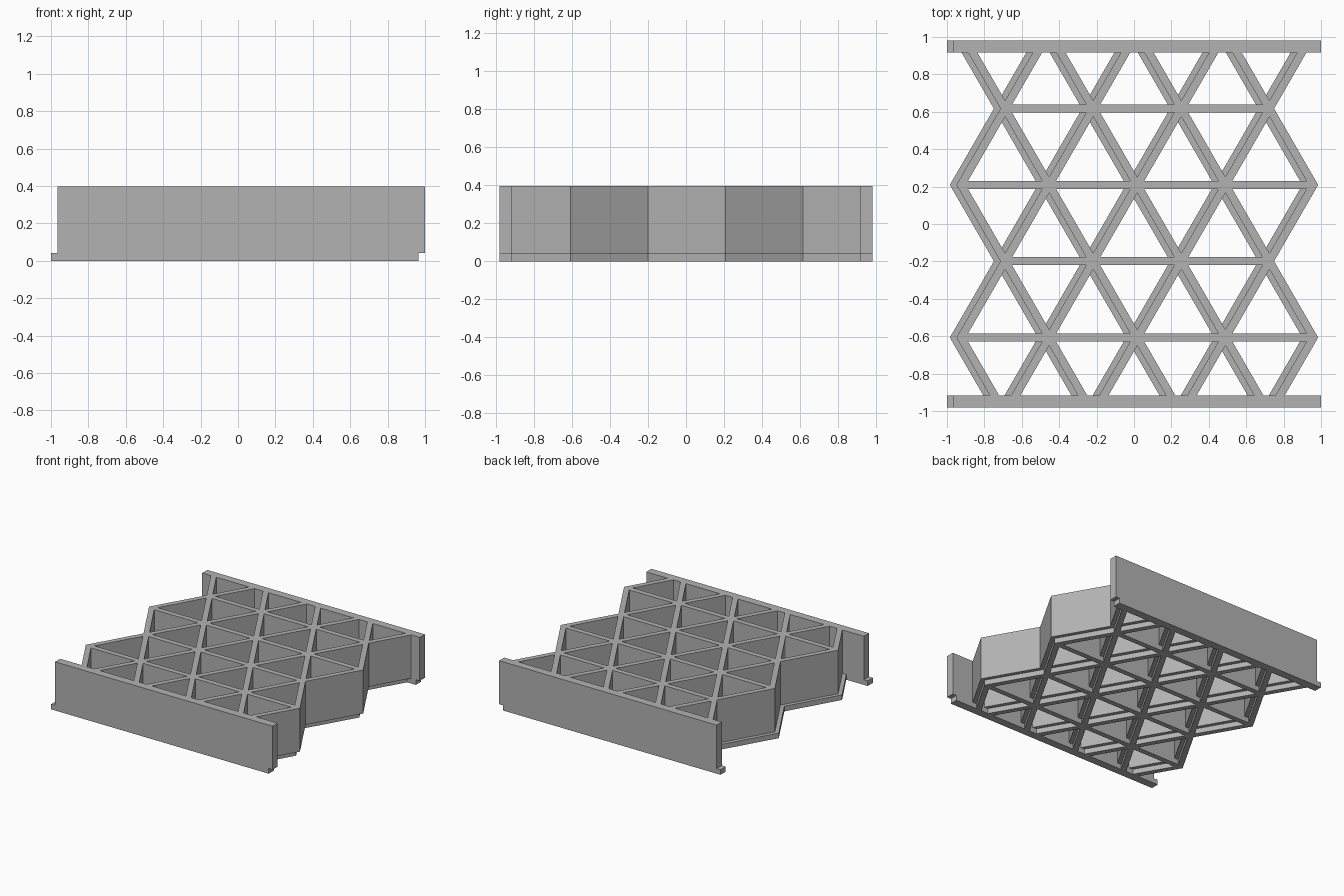
import bpy
import bmesh
from mathutils import Vector

cube = bpy.data.objects.get("Cube")
if cube:
    bpy.data.objects.remove(cube, do_unlink=True)

BAR = 0.043                    # width of a lattice bar
ROW = 0.408                    # distance between lattice rows
SIDE = ROW / 0.866             # distance between nodes in a row
TOP_ROW = 0.617 + ROW          # first row, hidden beyond the rear rail
RAIL_IN, RAIL_OUT = 0.916, 0.982
HALF_LENGTH = 0.9825
SHIFT = 0.0175                 # sideways offset of each layer

grey = bpy.data.materials.new("plain grey")
grey.use_nodes = True
grey.diffuse_color = (0.45, 0.45, 0.45, 1)
grey.node_tree.nodes["Principled BSDF"].inputs["Base Color"].default_value = grey.diffuse_color


def row_nodes(i):
    """Nodes of row i: rows alternate between five and four nodes."""
    count = 5 - i % 2
    return [Vector(((k - (count - 1) / 2) * SIDE, TOP_ROW - i * ROW)) for k in range(count)]


def clip(points, sign):
    """Cut a polygon off at the inner edge of one rail."""
    kept = []
    for a, b in zip(points, points[1:] + points[:1]):
        da, db = RAIL_IN - sign * a.y, RAIL_IN - sign * b.y
        if da >= 0:
            kept.append(a)
        if da * db < 0:
            kept.append(a.lerp(b, da / (da - db)))
    return kept


def openings():
    """Inset triangular cells between neighbouring rows."""
    scale = 1 - (BAR / 2) / (ROW / 3)
    for i in range(5):
        upper, lower = row_nodes(i), row_nodes(i + 1)
        wide, narrow = (upper, lower) if len(upper) > len(lower) else (lower, upper)
        cells = [(wide[k], wide[k + 1], narrow[k]) for k in range(4)]
        cells += [(narrow[k], narrow[k + 1], wide[k + 1]) for k in range(3)]
        for cell in cells:
            centre = sum(cell, Vector((0, 0))) / 3
            inset = [centre + (p - centre) * scale for p in cell]
            yield clip(clip(inset, 1), -1)


def outline():
    """Both rails joined by the zigzag sides of the lattice."""
    margin = Vector((BAR / 2 / 0.866, 0))
    zigzag = [row_nodes(i)[-1] + margin for i in range(6)]
    zigzag[0] = zigzag[1].lerp(zigzag[0], (RAIL_IN - zigzag[1].y) / ROW)
    zigzag[5] = zigzag[4].lerp(zigzag[5], (RAIL_IN + zigzag[4].y) / ROW)
    right = [Vector((HALF_LENGTH, RAIL_OUT)), Vector((HALF_LENGTH, RAIL_IN)), *zigzag,
             Vector((HALF_LENGTH, -RAIL_IN)), Vector((HALF_LENGTH, -RAIL_OUT))]
    return right + [Vector((-p.x, p.y)) for p in reversed(right)]


def lattice_layer(name, x, z0, z1):
    """Extrude the outline with its openings into a solid layer."""
    curve = bpy.data.curves.new(name + " profile", 'CURVE')
    curve.dimensions = '2D'
    curve.fill_mode = 'BOTH'
    curve.extrude = (z1 - z0) / 2
    for loop in [outline(), *openings()]:
        spline = curve.splines.new('POLY')
        spline.points.add(len(loop) - 1)
        for point, p in zip(spline.points, loop):
            point.co = (p.x, p.y, 0, 1)
        spline.use_cyclic_u = True
    profile = bpy.data.objects.new(name + " profile", curve)
    bpy.context.collection.objects.link(profile)
    graph = bpy.context.evaluated_depsgraph_get()
    mesh = bpy.data.meshes.new_from_object(profile.evaluated_get(graph))
    bpy.data.objects.remove(profile, do_unlink=True)

    # Weld caps to walls and keep the faces flat
    bm = bmesh.new()
    bm.from_mesh(mesh)
    bmesh.ops.remove_doubles(bm, verts=bm.verts, dist=0.0001)
    bmesh.ops.recalc_face_normals(bm, faces=bm.faces)
    for face in bm.faces:
        face.smooth = False
        face.material_index = 0
    bm.to_mesh(mesh)
    bm.free()
    mesh.materials.clear()
    mesh.materials.append(grey)
    layer = bpy.data.objects.new(name, mesh)
    layer.location = (x, 0, (z0 + z1) / 2)
    bpy.context.collection.objects.link(layer)


# Thin base layer and tall upper layer, offset sideways from each other
lattice_layer("base_lattice", -SHIFT, 0, 0.042)
lattice_layer("upper_lattice", SHIFT, 0.042, 0.397)
